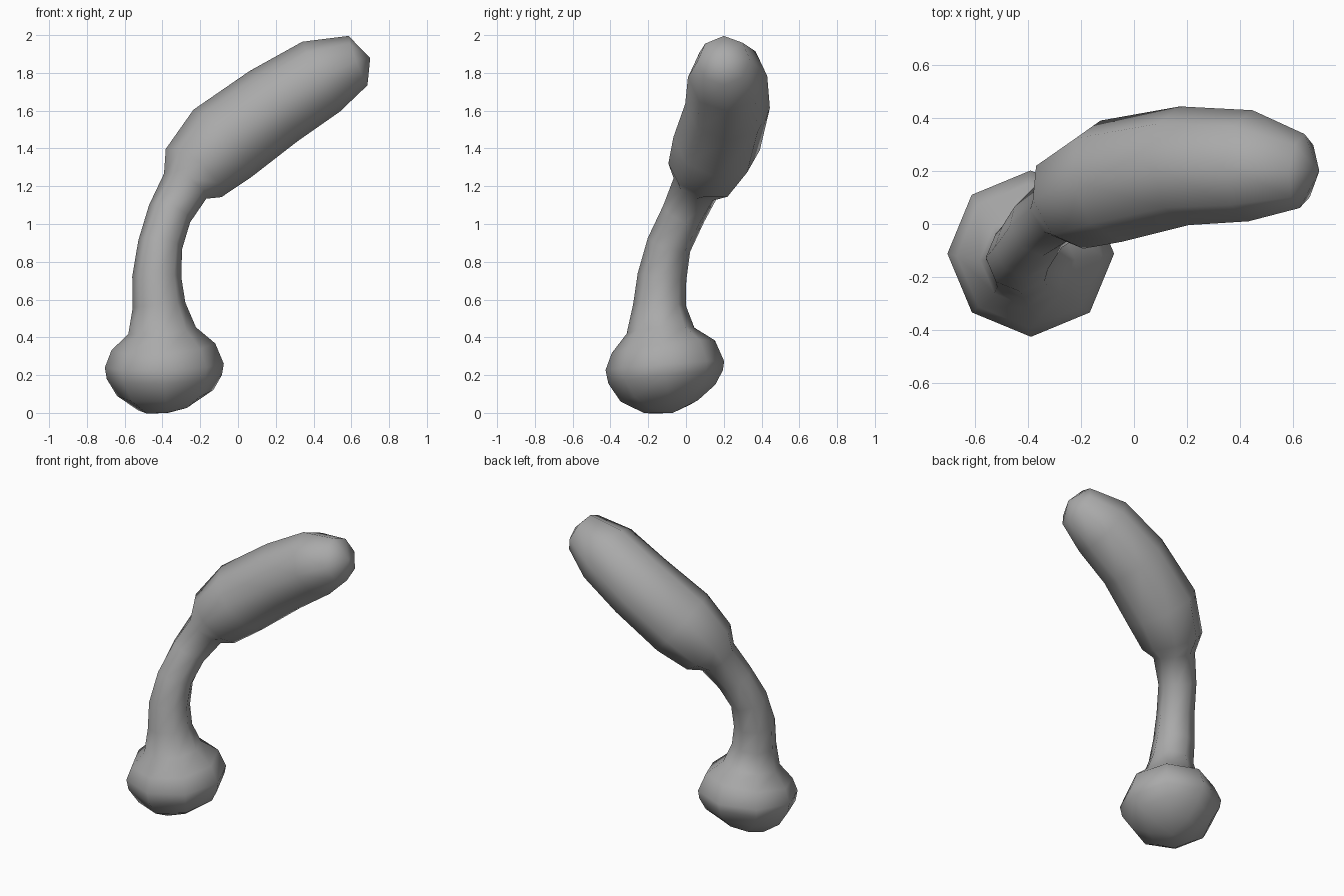
import bpy, bmesh
from math import cos, sin, tau
from mathutils import Vector

cube = bpy.data.objects.get("Cube")
if cube:
    bpy.data.objects.remove(cube, do_unlink=True)

SIDES = 8

grey = bpy.data.materials.new("mid grey")
grey.use_nodes = True
grey.diffuse_color = (0.4, 0.4, 0.4, 1)
grey.node_tree.nodes["Principled BSDF"].inputs["Base Color"].default_value = grey.diffuse_color

# Cross-sections from base to tip: centre x, y, z and radius
bulb = [(-.38, -.08, .035, .15), (-.385, -.095, .105, .255), (-.39, -.108, .19, .305),
        (-.39, -.112, .25, .315), (-.395, -.12, .35, .275), (-.402, -.135, .435, .18)]
stem = [(-.418, -.14, .57, .14), (-.43, -.127, .72, .13), (-.412, -.09, .89, .118),
        (-.362, -.012, 1.055, .118), (-.28, .055, 1.2, .13)]
head = [(-.235, .09, 1.27, .195), (-.085, .162, 1.425, .235), (.19, .22, 1.625, .225),
        (.44, .22, 1.78, .21), (.635, .2, 1.865, .14)]
BASE, TIP = Vector((-.37, -.07, 0)), Vector((.7, .2, 1.88))


def loft(name, sections, start, end):
    """Skin eight-sided rings, square to the path, closed by a point at each end."""
    bm = bmesh.new()
    path = [start] + [Vector(s[:3]) for s in sections] + [end]
    rings = []
    for i, section in enumerate(sections, 1):
        normal = (path[i + 1] - path[i - 1]).normalized()
        side = Vector((0, 1, 0))
        side = (side - normal * side.dot(normal)).normalized()
        up = side.cross(normal)
        rings.append([bm.verts.new(path[i] + section[3] * (cos(a) * up + sin(a) * side))
                      for a in (tau * k / SIDES for k in range(SIDES))])
    for low, high in zip(rings, rings[1:]):
        for k in range(SIDES):
            n = (k + 1) % SIDES
            bm.faces.new((low[k], low[n], high[n], high[k]))
    for ring, point in ((rings[0], start), (rings[-1], end)):
        pole = bm.verts.new(point)
        for k in range(SIDES):
            bm.faces.new((ring[k], ring[(k + 1) % SIDES], pole))
    bmesh.ops.recalc_face_normals(bm, faces=bm.faces[:])
    for face in bm.faces:
        face.smooth = True
    mesh = bpy.data.meshes.new(name)
    bm.to_mesh(mesh)
    bm.free()
    mesh.materials.append(grey)
    obj = bpy.data.objects.new(name, mesh)
    bpy.context.collection.objects.link(obj)
    return obj


# One continuous skin: round bulb, curved stem and long rounded head
loft("bulb_stem_and_head", bulb + stem + head, BASE, TIP)
